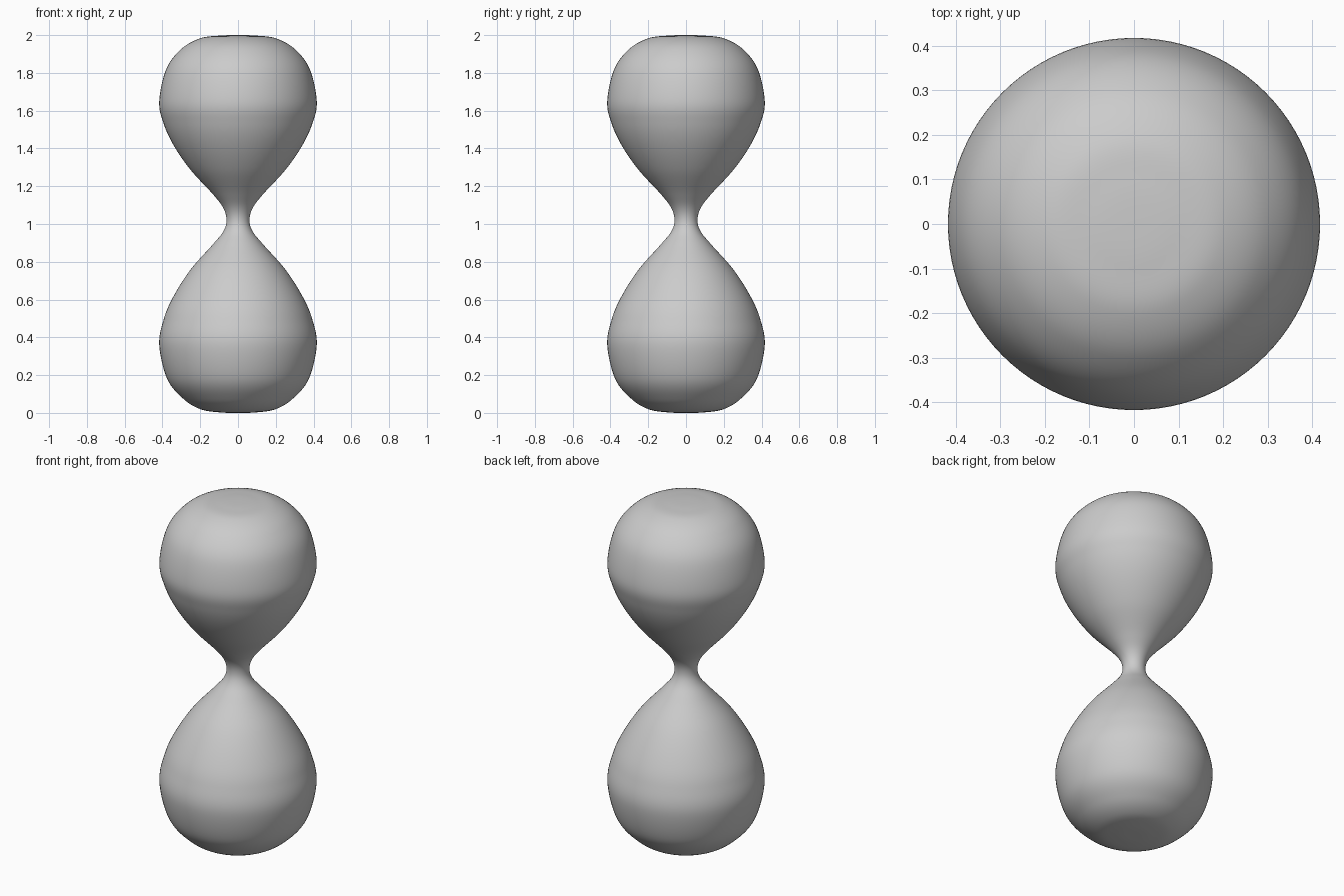
import bpy, bmesh
from math import tau
from mathutils import Vector

cube = bpy.data.objects.get("Cube")
if cube:
    bpy.data.objects.remove(cube)

SIDES = 96
STEPS = 8

# Radius and height from the flat base, through the neck, to the flat top
profile = [(0, 0), (0.1, 0.003), (0.2, 0.02), (0.29, 0.075), (0.375, 0.18),
           (0.417, 0.36), (0.392, 0.5), (0.34, 0.62), (0.25, 0.76),
           (0.135, 0.89), (0.078, 0.96), (0.061, 1.02), (0.078, 1.085),
           (0.135, 1.16), (0.25, 1.285), (0.34, 1.415), (0.395, 1.535),
           (0.417, 1.65), (0.38, 1.82), (0.3, 1.927), (0.2, 1.983),
           (0.1, 1.997), (0, 2)]


def smooth_path(points):
    """Catmull-Rom curve through the points, mirrored at the axis ends."""
    pts = [Vector((r, 0, z)) for r, z in points]
    mirror = lambda p: Vector((-p.x, 0, p.z))
    pts = [mirror(pts[1])] + pts + [mirror(pts[-2])]
    path = []
    for a, b, c, d in zip(pts, pts[1:], pts[2:], pts[3:]):
        for i in range(STEPS):
            t = i / STEPS
            path.append(b + 0.5 * t * (c - a + t * (2 * a - 5 * b + 4 * c - d
                        + t * (3 * (b - c) + d - a))))
    return path + [pts[-2]]


# Glass body, turned around the vertical axis
bm = bmesh.new()
verts = [bm.verts.new(p) for p in smooth_path(profile)]
edges = [bm.edges.new(pair) for pair in zip(verts, verts[1:])]
bmesh.ops.spin(bm, geom=verts + edges, cent=(0, 0, 0), axis=(0, 0, 1),
               angle=tau, steps=SIDES, use_duplicate=False)
bmesh.ops.remove_doubles(bm, verts=bm.verts, dist=0.0001)
bmesh.ops.recalc_face_normals(bm, faces=bm.faces)
for face in bm.faces:
    face.smooth = True
mesh = bpy.data.meshes.new("hourglass_body")
bm.to_mesh(mesh)
bm.free()
body = bpy.data.objects.new("hourglass_body", mesh)
bpy.context.collection.objects.link(body)

# Plain light grey
grey = bpy.data.materials.new("light_grey")
grey.use_nodes = True
color = (0.6, 0.6, 0.6, 1)
grey.diffuse_color = color
grey.node_tree.nodes["Principled BSDF"].inputs["Base Color"].default_value = color
mesh.materials.append(grey)
